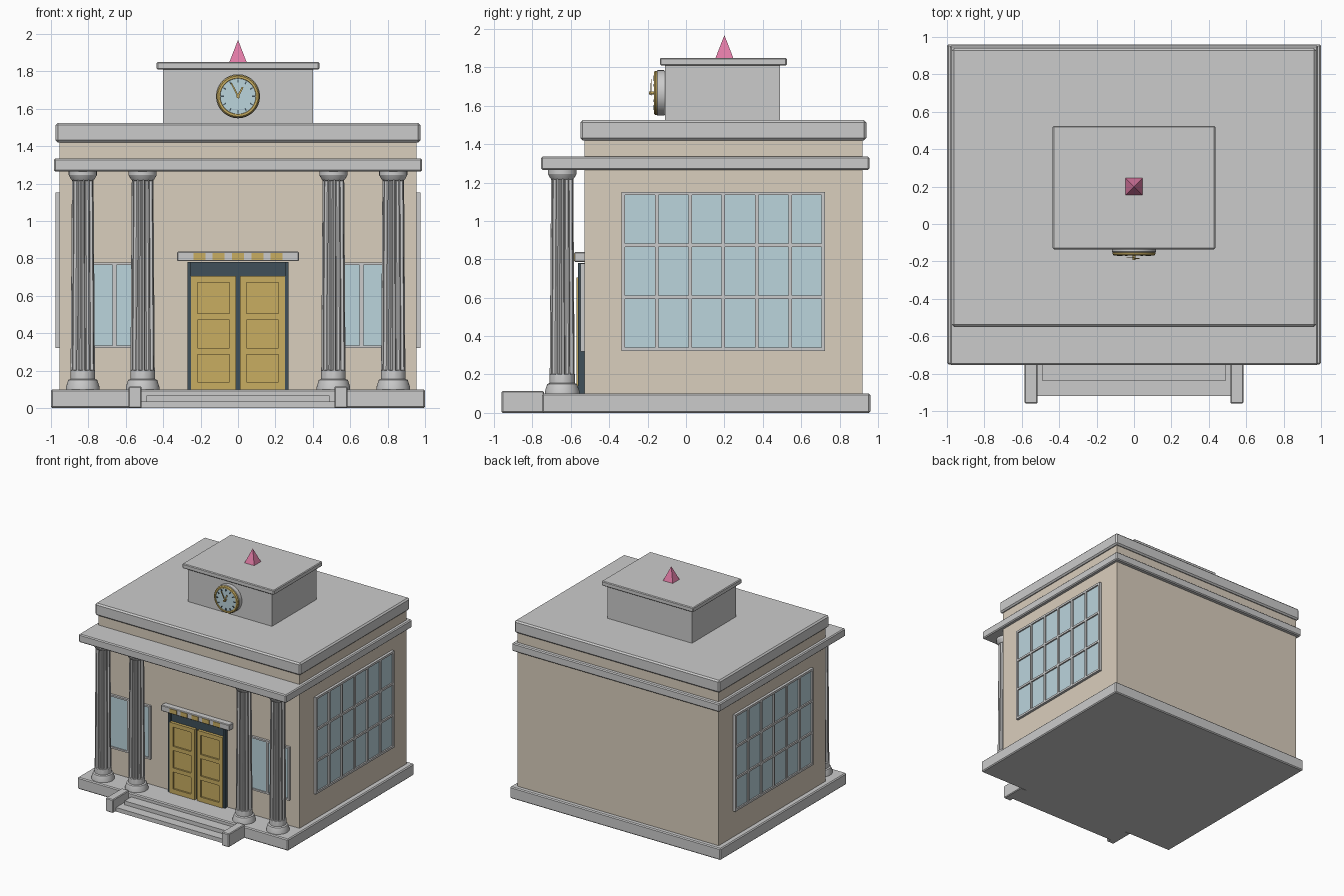
import bpy, bmesh, math
from mathutils import Matrix

if "Cube" in bpy.data.objects:
    bpy.data.objects.remove(bpy.data.objects["Cube"])


def mat(name, r, g, b):
    m = bpy.data.materials.new(name)
    m.diffuse_color = (r, g, b, 1)
    m.use_nodes = True
    m.node_tree.nodes["Principled BSDF"].inputs["Base Color"].default_value = m.diffuse_color
    return m


STONE = mat("wall_stone", 0.70, 0.62, 0.51)
GOLD = mat("gold", 0.58, 0.42, 0.12)
DARK = mat("dark_metal", 0.05, 0.08, 0.10)
GLASS = mat("glass", 0.50, 0.66, 0.72)
PINK = mat("pink", 0.75, 0.20, 0.38)


def finish(bm, name, material=None):
    bmesh.ops.recalc_face_normals(bm, faces=bm.faces)
    me = bpy.data.meshes.new(name)
    bm.to_mesh(me)
    bm.free()
    ob = bpy.data.objects.new(name, me)
    bpy.context.collection.objects.link(ob)
    if material:
        me.materials.append(material)
    return ob


def box(name, x, y, z, material=None, bevel=0.0):
    """Box from (min, max) ranges on each axis."""
    bm = bmesh.new()
    bmesh.ops.create_cube(bm, size=1)
    for v in bm.verts:
        for i, (lo, hi) in enumerate((x, y, z)):
            v.co[i] = (lo + hi) / 2 + v.co[i] * (hi - lo)
    if bevel:
        bmesh.ops.bevel(bm, geom=bm.edges[:], offset=bevel, segments=1, affect='EDGES')
    return finish(bm, name, material)


def lathe(name, rings, n, matrix, material=None, flute=0.0):
    """Closed lathe; rings are (radius, height, fluted)."""
    bm = bmesh.new()
    loops = []
    for r, h, fl in rings:
        ring = []
        for i in range(n):
            a = 2 * math.pi * i / n
            q = r - (flute if fl and i % 4 in (2, 3) else 0)
            ring.append(bm.verts.new((q * math.cos(a), q * math.sin(a), h)))
        loops.append(ring)
    for a, b in zip(loops, loops[1:]):
        for i in range(n):
            j = (i + 1) % n
            bm.faces.new((a[i], a[j], b[j], b[i]))
    bm.faces.new(loops[0][::-1])
    bm.faces.new(loops[-1])
    bmesh.ops.transform(bm, matrix=matrix, verts=bm.verts)
    return finish(bm, name, material)


# Base slab and steps
box("base_slab", (-1, 1), (-0.75, 0.96), (0, 0.1), bevel=0.008)
box("lower_step", (-0.53, 0.53), (-0.92, -0.74), (0, 0.035))
box("upper_step", (-0.49, 0.49), (-0.84, -0.74), (0.03, 0.068))
for s in (-1, 1):
    box("step_cheek", sorted((s * 0.515, s * 0.585)), (-0.96, -0.74), (0, 0.115), bevel=0.006)

# Main body, entablature and roof
box("walls", (-0.955, 0.955), (-0.53, 0.92), (0.09, 1.43), STONE)
box("portico_band", (-0.985, 0.985), (-0.755, 0.955), (1.265, 1.335), bevel=0.008)
box("roof_slab", (-0.975, 0.975), (-0.55, 0.94), (1.42, 1.525), bevel=0.012)
box("clock_tower", (-0.4, 0.4), (-0.11, 0.49), (1.51, 1.815))
box("tower_cap", (-0.435, 0.435), (-0.135, 0.525), (1.81, 1.85), bevel=0.006)

# Pyramid finial
bm = bmesh.new()
bmesh.ops.create_cone(bm, cap_ends=True, segments=4, radius1=0.066, radius2=0, depth=0.12,
                      matrix=Matrix.Translation((0, 0.2, 1.908)) @ Matrix.Rotation(math.pi / 4, 4, 'Z'))
finish(bm, "finial", PINK)

# Fluted columns
column = [(0.09, 0.09, 0), (0.09, 0.112, 0), (0.078, 0.15, 0), (0.066, 0.155, 0), (0.066, 0.2, 0),
          (0.065, 0.203, 1), (0.058, 1.215, 1), (0.058, 1.218, 0), (0.064, 1.225, 0),
          (0.075, 1.245, 0), (0.075, 1.27, 0)]
for x in (-0.83, -0.51, 0.51, 0.83):
    lathe("column", column, 48, Matrix.Translation((x, -0.645, 0)), flute=0.012)

# Side windows: glass plus a grid of bars
for s in (-1, 1):
    box("side_glass", sorted((s * 0.94, s * 0.965)), (-0.33, 0.72), (0.33, 1.145), GLASS)
    bar = sorted((s * 0.94, s * 0.977))
    for i in range(7):
        y = -0.326 + i * 1.042 / 6
        box("side_window_mullion", bar, (y - 0.009, y + 0.009), (0.322, 1.152))
    for i in range(4):
        z = 0.331 + i * 0.812 / 3
        box("side_window_rail", bar, (-0.335, 0.725), (z - 0.009, z + 0.009))

# Front windows behind the columns
for c in (-0.66, 0.66):
    box("front_glass", (c - 0.205, c + 0.205), (-0.54, -0.52), (0.33, 0.77), GLASS)
    for d in (-0.203, 0, 0.203):
        w = 0.010 if d == 0 else 0.008
        box("front_window_mullion", (c + d - w, c + d + w), (-0.55, -0.52), (0.322, 0.778))
    for z in (0.328, 0.772):
        box("front_window_rail", (c - 0.21, c + 0.21), (-0.55, -0.52), (z - 0.007, z + 0.007))

# Double door with recessed panels
box("door_backing", (-0.27, 0.27), (-0.545, -0.52), (0.1, 0.78), DARK)
for s in (-1, 1):
    box("door_frame_post", sorted((s * 0.25, s * 0.27)), (-0.562, -0.53), (0.1, 0.78), DARK)
    box("door_leaf", sorted((s * 0.012, s * 0.25)), (-0.556, -0.53), (0.1, 0.705), GOLD)
    for a, b in ((0.012, 0.045), (0.217, 0.25)):
        box("door_stile", sorted((s * a, s * b)), (-0.57, -0.54), (0.1, 0.705), GOLD)
    for z0, z1 in ((0.1, 0.14), (0.285, 0.32), (0.47, 0.505), (0.67, 0.705)):
        box("door_rail", sorted((s * 0.045, s * 0.217)), (-0.57, -0.54), (z0, z1), GOLD)

# Lintel with gold blocks
box("door_lintel", (-0.325, 0.325), (-0.582, -0.52), (0.785, 0.837), bevel=0.005)
for i in range(-2, 3):
    x = i * 0.103
    box("lintel_block", (x - 0.032, x + 0.032), (-0.587, -0.57), (0.792, 0.83), GOLD)

# Clock: housing, gold rim, face, hour marks, hands (lathe axis turned to -y)
axis = Matrix.Translation((0, -0.11, 1.667)) @ Matrix.Rotation(math.pi / 2, 4, 'X')
lathe("clock_housing", [(0.108, -0.01, 0), (0.118, 0.005, 0), (0.118, 0.038, 0), (0.112, 0.045, 0)], 32, axis)
lathe("clock_rim", [(0.115, 0.04, 0), (0.115, 0.05, 0), (0.108, 0.058, 0), (0.097, 0.058, 0),
                    (0.094, 0.05, 0)], 32, axis, GOLD)
lathe("clock_face", [(0.095, 0.04, 0), (0.095, 0.053, 0)], 32, axis, GLASS)


def dial_bar(name, angle, r0, r1, w, h0, h1, material):
    ob = box(name, (-w, w), (r0, r1), (h0, h1), material)
    ob.data.transform(axis @ Matrix.Rotation(-angle, 4, 'Z'))


for i in range(12):
    dial_bar("hour_mark", i * math.pi / 6, 0.074, 0.09, 0.003, 0.05, 0.06, DARK)
dial_bar("minute_hand", math.radians(-27), -0.012, 0.08, 0.004, 0.066, 0.07, GOLD)
dial_bar("hour_hand", math.radians(27), -0.01, 0.055, 0.005, 0.072, 0.076, GOLD)
lathe("clock_hub", [(0.008, 0.05, 0), (0.008, 0.083, 0)], 12, axis, GOLD)

# Smooth the round parts, keep sharp edges
for ob in bpy.context.collection.objects:
    ob.select_set(ob.name.startswith(("column", "clock_housing", "clock_rim", "clock_face", "clock_hub")))
    if ob.select_get():
        bpy.context.view_layer.objects.active = ob
bpy.ops.object.shade_smooth_by_angle(angle=math.radians(25))
